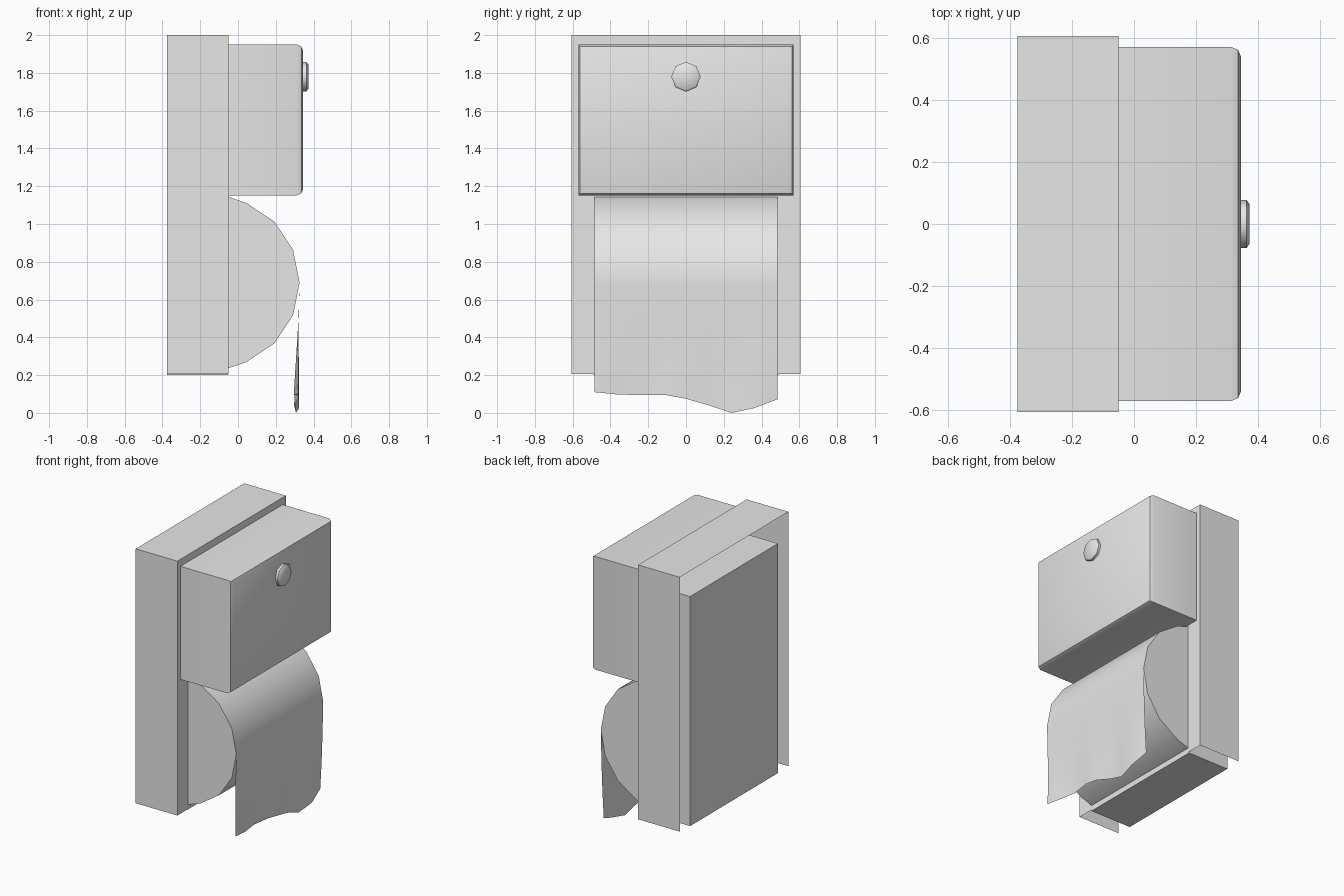
import bpy, bmesh, math

default = bpy.data.objects.get("Cube")
if default:
    bpy.data.objects.remove(default, do_unlink=True)

grey = bpy.data.materials.new("light_grey")
grey.use_nodes = True
grey.diffuse_color = (0.8, 0.8, 0.8, 1)
grey.node_tree.nodes["Principled BSDF"].inputs["Base Color"].default_value = (0.8, 0.8, 0.8, 1)


def finish(name, bm, smooth=None, fix_normals=True):
    """Turn a bmesh into a named grey object."""
    if fix_normals:
        bmesh.ops.recalc_face_normals(bm, faces=bm.faces)
    mesh = bpy.data.meshes.new(name)
    bm.to_mesh(mesh)
    bm.free()
    mesh.materials.append(grey)
    obj = bpy.data.objects.new(name, mesh)
    bpy.context.collection.objects.link(obj)
    if smooth:
        bpy.ops.object.select_all(action='DESELECT')
        obj.select_set(True)
        bpy.context.view_layer.objects.active = obj
        bpy.ops.object.shade_smooth_by_angle(angle=math.radians(smooth))
    return obj


def box(x0, x1, half_y, z0, z1):
    bm = bmesh.new()
    bmesh.ops.create_cube(bm, size=1)
    for v in bm.verts:
        v.co = (x1 if v.co.x > 0 else x0,
                math.copysign(half_y, v.co.y),
                z1 if v.co.z > 0 else z0)
    return bm


def rings_solid(rings):
    """Loft closed rings of equal length and cap both ends."""
    bm = bmesh.new()
    loops = [[bm.verts.new(p) for p in ring] for ring in rings]
    n = len(loops[0])
    for a, b in zip(loops, loops[1:]):
        for i in range(n):
            j = (i + 1) % n
            bm.faces.new((a[i], a[j], b[j], b[i]))
    bm.faces.new(loops[0])
    bm.faces.new(loops[-1])
    return bm


# Outer housing: a shell open at the back and underneath
bm = box(-0.375, -0.05, 0.605, 0.205, 2.0)
bm.normal_update()
open_faces = [f for f in bm.faces if f.normal.x < -0.5 or f.normal.z < -0.5]
bmesh.ops.delete(bm, geom=open_faces, context='FACES')
finish("housing_shell", bm, fix_normals=False)

# Inner block held inside the shell
finish("inner_block", box(-0.375, -0.053, 0.49, 0.2, 1.82))

# Upper cover with its front rim bevelled
bm = box(-0.05, 0.345, 0.57, 1.152, 1.95)
rim = [e for e in bm.edges if all(v.co.x > 0 for v in e.verts)]
bmesh.ops.bevel(bm, geom=rim, offset=0.033, segments=2, profile=0.5, affect='EDGES')
finish("upper_cover", bm, smooth=35)

# Round knob on the cover
profile = [(0.34, 0.078), (0.362, 0.078), (0.372, 0.064)]
rings = [[(x, r * math.cos(k * math.tau / 8), 1.78 + r * math.sin(k * math.tau / 8))
          for k in range(8)] for x, r in profile]
finish("cover_knob", rings_solid(rings), smooth=50)

# Paper roll, cut off where it enters the housing
cx, cz, radius = -0.13, 0.69, 0.456
arc = [(cx + radius * math.cos(math.radians(a)), cz + radius * math.sin(math.radians(a)))
       for a in (-67.5, -45, -22.5, 0, 22.5, 45, 67.5)]
outline = [(-0.05, cz - 0.453)] + arc + [(-0.05, cz + 0.453)]
rings = [[(x, y, z) for x, z in outline] for y in (-0.485, 0.485)]
finish("paper_roll", rings_solid(rings), smooth=35)

# Hanging sheet with a torn, gently rippled lower end
hem = [(-0.485, 0.11), (-0.36, 0.097), (-0.24, 0.095), (-0.11, 0.095), (0, 0.075),
       (0.12, 0.04), (0.24, 0.0), (0.36, 0.025), (0.485, 0.072)]
rows = 6
bm = bmesh.new()
grid = []
for i in range(rows + 1):
    t = i / rows
    row = []
    for k, (y, low) in enumerate(hem):
        ripple = 0.014 * math.sin(k * 1.9 + t) * max(0, t - 0.3) / 0.7
        row.append(bm.verts.new((0.326 - 0.017 * t + ripple, y, cz + (low - cz) * t)))
    grid.append(row)
for a, b in zip(grid, grid[1:]):
    for k in range(len(hem) - 1):
        bm.faces.new((a[k], b[k], b[k + 1], a[k + 1]))
finish("hanging_sheet", bm, smooth=60, fix_normals=False)
